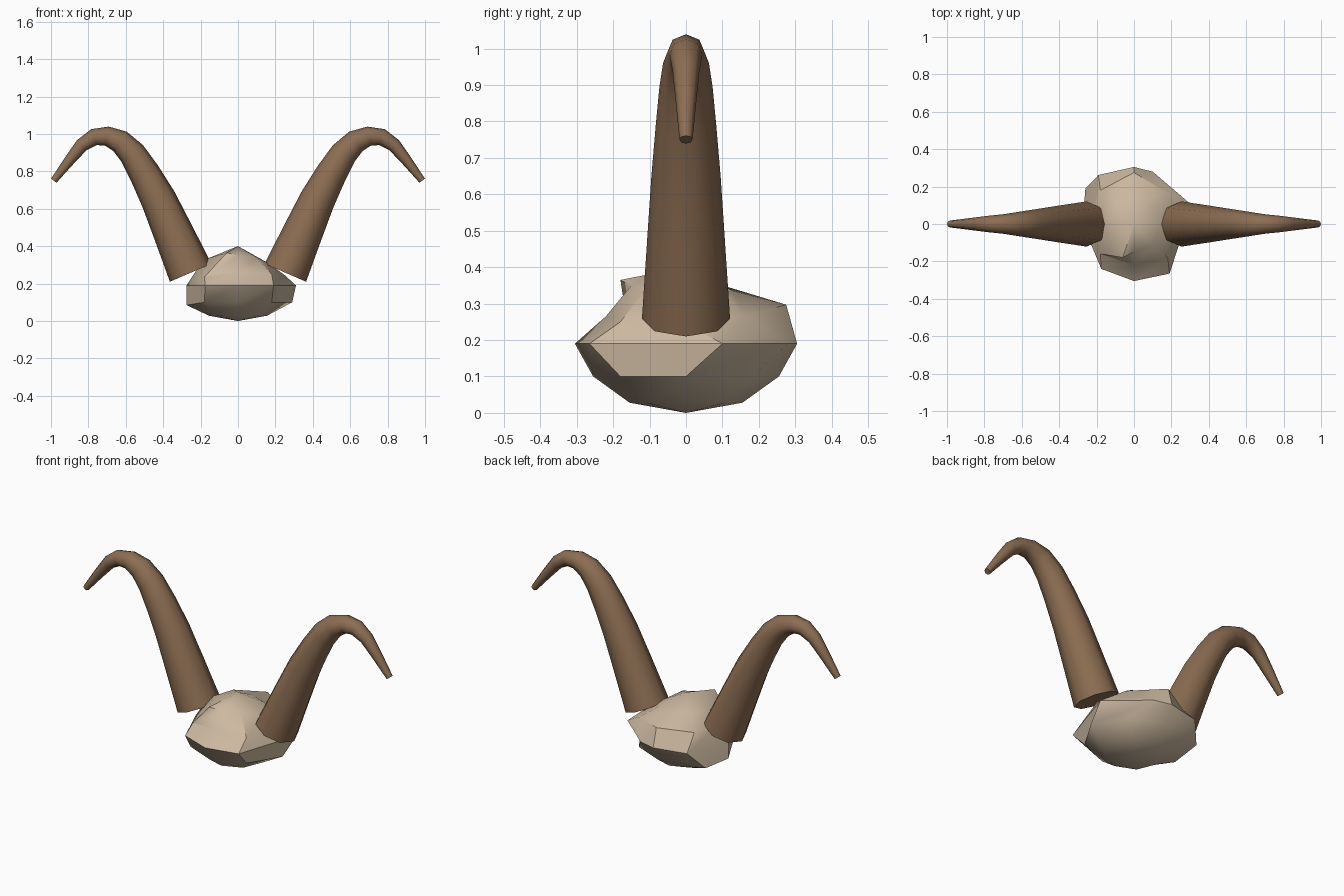
import bpy, bmesh, math
from mathutils import Vector

if "Cube" in bpy.data.objects:
    bpy.data.objects.remove(bpy.data.objects["Cube"])


def material(name, rgb):
    m = bpy.data.materials.new(name)
    m.diffuse_color = (*rgb, 1)
    m.use_nodes = True
    m.node_tree.nodes["Principled BSDF"].inputs["Base Color"].default_value = m.diffuse_color
    return m


def finish(name, bm, mat, angle):
    bmesh.ops.recalc_face_normals(bm, faces=bm.faces)
    mesh = bpy.data.meshes.new(name)
    bm.to_mesh(mesh)
    bm.free()
    mesh.materials.append(mat)
    ob = bpy.data.objects.new(name, mesh)
    bpy.context.collection.objects.link(ob)
    bpy.ops.object.select_all(action='DESELECT')
    ob.select_set(True)
    bpy.context.view_layer.objects.active = ob
    bpy.ops.object.shade_smooth_by_angle(angle=math.radians(angle))
    return ob


def skin(bm, rings):
    """Bridge consecutive rings of vertices with quads."""
    n = len(rings[0])
    for a, b in zip(rings, rings[1:]):
        for i in range(n):
            j = (i + 1) % n
            bm.faces.new((a[i], a[j], b[j], b[i]))


bone = material("pale bone", (0.60, 0.48, 0.35))
brown = material("horn brown", (0.265, 0.155, 0.085))

# Horn centre line: x, z, radius
HORN = [(0.253, 0.258, 0.121), (0.345, 0.47, 0.107), (0.425, 0.65, 0.095),
        (0.50, 0.79, 0.083), (0.565, 0.895, 0.073), (0.63, 0.96, 0.063),
        (0.70, 0.988, 0.052), (0.77, 0.983, 0.045), (0.835, 0.94, 0.037),
        (0.90, 0.86, 0.029), (0.985, 0.75, 0.018)]


def horn(name, side):
    bm = bmesh.new()
    rings = []
    for k, (x, z, r) in enumerate(HORN):
        a, b = HORN[max(k - 1, 0)], HORN[min(k + 1, len(HORN) - 1)]
        t = Vector((b[0] - a[0], 0, b[1] - a[1])).normalized()
        across = Vector((-t.z, 0, t.x))
        ring = []
        for i in range(8):
            u = i * math.pi / 4
            p = Vector((x, 0, z)) + r * (math.cos(u) * across + Vector((0, math.sin(u), 0)))
            p.x *= side
            ring.append(bm.verts.new(p))
        rings.append(ring)
    skin(bm, rings)
    bm.faces.new(rings[0])
    bm.faces.new(rings[-1])
    finish(name, bm, brown, 50)


horn("right_horn", 1)
horn("left_horn", -1)

# Skull lump: irregular rounded form of eight segments and six bands
EQUATOR = [(0.31, 0.10, 0.19), (0.10, 0.28, 0.19), (0, 0.305, 0.19), (-0.19, 0.262, 0.19),
           (-0.275, 0, 0.19), (-0.175, -0.24, 0.19), (0, -0.305, 0.19), (0.19, -0.265, 0.19)]
UPPER = [(0.25, 0, 0.245), (0.19, 0.16, 0.265), (0, 0.275, 0.297), (-0.18, 0.18, 0.28),
         (-0.22, 0, 0.275), (-0.18, -0.16, 0.235), (0, -0.22, 0.265), (0.18, -0.18, 0.25)]
CROWN = [(0.16, 0, 0.31), (0.10, 0.10, 0.33), (0, 0.13, 0.335), (-0.10, 0.10, 0.35),
         (-0.16, 0, 0.335), (-0.06, -0.18, 0.365), (0, -0.15, 0.35), (0.10, -0.11, 0.34)]


def circle(r, z):
    return [(r * math.cos(i * math.pi / 4), r * math.sin(i * math.pi / 4), z) for i in range(8)]


lower = circle(0.255, 0.10)
lower[0] = (0.29, 0, 0.10)
lower[3] = (-0.26, 0.19, 0.096)
lower[4] = (-0.275, 0, 0.085)
base = circle(0.155, 0.028)

bm = bmesh.new()
rings = [[bm.verts.new(p) for p in ring] for ring in (base, lower, EQUATOR, UPPER, CROWN)]
skin(bm, rings)
for ring, z in ((rings[0], 0.0), (rings[-1], 0.40)):
    pole = bm.verts.new((0, 0, z))
    for i in range(8):
        bm.faces.new((ring[i], ring[(i + 1) % 8], pole))
finish("skull", bm, bone, 35)
